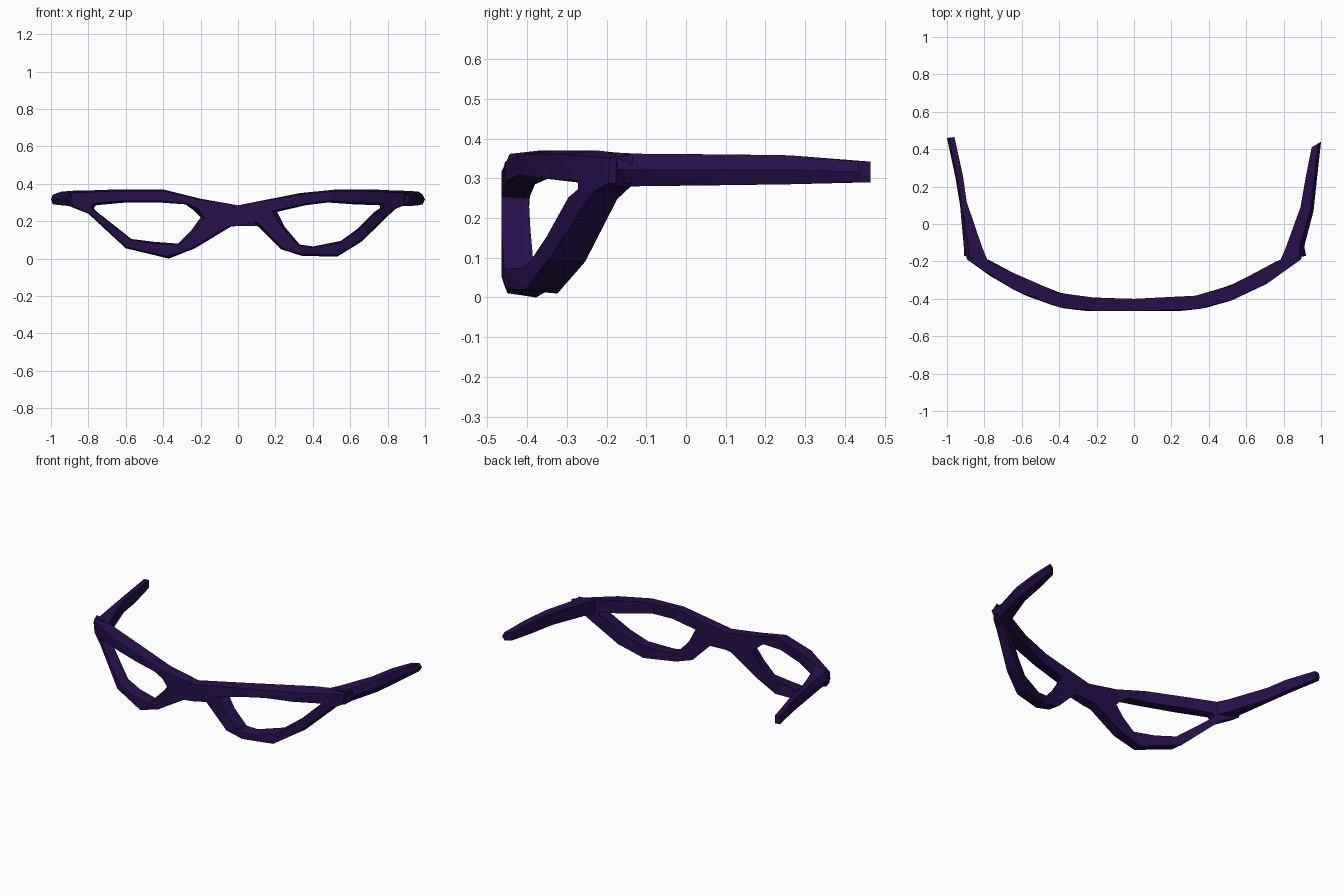
import bpy
import bmesh
from mathutils import Vector

default_cube = bpy.data.objects.get("Cube")
if default_cube:
    bpy.data.objects.remove(default_cube, do_unlink=True)

# Single dark purple plastic
COLOUR = (0.02, 0.005, 0.07, 1)
plastic = bpy.data.materials.new("dark purple plastic")
plastic.use_nodes = True
plastic.diffuse_color = COLOUR
plastic.node_tree.nodes["Principled BSDF"].inputs["Base Color"].default_value = COLOUR

# Plan curves of the wraparound front, as (x, y) in hundredths
FRONT_CURVE = [(0, -46.5), (26, -46.5), (38, -45), (52, -41), (71, -32), (92, -17)]
BACK_CURVE = [(0, -40), (22, -39.5), (36, -38), (50, -34), (63, -27), (78, -19), (92, -13)]

# Rim pairs from bridge top, round the lens: outer x, z, inner x, z
LEFT_RIM = [
    (0, 28.5, 21, 25), (33, 35, 36, 28.5), (53, 37, 48, 30), (72, 37, 62, 29),
    (91, 36, 76, 28.5), (90, 29, 76, 27), (84, 26.5, 73, 25), (66, 9, 64, 16),
    (53, 1, 55, 9.5), (34, 1.5, 40, 6.5), (23, 5, 33, 7.5), (8, 20, 25, 17),
    (0, 17.5, 22, 23)]
RIGHT_RIM = [
    (0, 28.5, 24, 26), (20, 32, 28, 29), (40, 37, 42, 30), (65, 37, 60, 30),
    (91, 36, 76, 28.5), (90, 28, 77, 27), (80, 24, 76, 25.5), (60, 5.5, 57, 10.5),
    (37, 0, 45, 9), (23, 5.5, 32, 8), (4, 17, 25, 15), (0, 17.5, 20, 22)]

# Temple sections: outer x, y, inner x, y, bottom z, top z
LEFT_TEMPLE = [
    (92, -17, 78, -20, 28, 36.5), (91, -12, 81, -13, 28, 36.2),
    (96, 7, 89, 9, 28.3, 36), (98, 26, 92, 26, 28.5, 35.8),
    (100, 44, 95, 41, 29, 34.2)]
RIGHT_TEMPLE = [
    (91, -17, 78, -20, 28, 36.5), (91, -12, 81, -13, 28, 36.2),
    (93, 10, 89.5, 12, 28.3, 36), (95.5, 25, 91.5, 26, 28.5, 35.8),
    (100, 46, 96, 46.5, 29, 34.2)]


def along(curve, x):
    """Height of a piecewise straight curve at x."""
    for (xa, ya), (xb, yb) in zip(curve, curve[1:]):
        if x <= xb:
            return ya + (yb - ya) * (x - xa) / (xb - xa)
    return curve[-1][1]


def add_vert(bm, side, x, y, z):
    return bm.verts.new(Vector((side * x, y, z)) / 100)


def add_rim(bm, rows, side):
    """Closed band round one lens, with a slightly narrower front face."""
    rings = []
    for ox, oz, ix, iz in rows:
        outer, inner = Vector((ox, oz)), Vector((ix, iz))
        taper = 0.12
        outer_front = outer.lerp(inner, taper) if ox else outer
        inner_front = inner.lerp(outer, taper)
        corners = [(outer, BACK_CURVE), (outer_front, FRONT_CURVE),
                   (inner_front, FRONT_CURVE), (inner, BACK_CURVE)]
        rings.append([add_vert(bm, side, p.x, along(c, p.x), p.y) for p, c in corners])
    count = len(rings)
    for i in range(count):
        a, b = rings[i], rings[(i + 1) % count]
        for k in range(4):
            if i == count - 1 and k == 0:
                continue  # the two halves join here at the bridge
            n = (k + 1) % 4
            bm.faces.new((a[k], a[n], b[n], b[k]))


def add_temple(bm, rows, side):
    """Side arm lofted through five-sided sections."""
    rings = []
    for ox, oy, ix, iy, low, high in rows:
        inset = 0.25
        tx, ty = ox + (ix - ox) * inset, oy + (iy - oy) * inset
        section = [(tx, ty, high), (ox, oy, (low + high) / 2), (tx, ty, low),
                   (ix, iy, low), (ix, iy, high)]
        rings.append([add_vert(bm, side, *p) for p in section])
    for a, b in zip(rings, rings[1:]):
        for k in range(5):
            n = (k + 1) % 5
            bm.faces.new((a[k], a[n], b[n], b[k]))
    bm.faces.new(rings[0])
    bm.faces.new(rings[-1])


def finish(bm, name):
    bmesh.ops.remove_doubles(bm, verts=bm.verts[:], dist=0.0005)
    bmesh.ops.triangulate(bm, faces=bm.faces[:])
    bmesh.ops.recalc_face_normals(bm, faces=bm.faces[:])
    mesh = bpy.data.meshes.new(name)
    bm.to_mesh(mesh)
    bm.free()
    mesh.materials.append(plastic)
    bpy.context.collection.objects.link(bpy.data.objects.new(name, mesh))


# Front frame with both lens openings
frame = bmesh.new()
add_rim(frame, LEFT_RIM, 1)
add_rim(frame, RIGHT_RIM, -1)
finish(frame, "front_frame")

# Side arms
for name, rows, side in (("left_temple", LEFT_TEMPLE, 1), ("right_temple", RIGHT_TEMPLE, -1)):
    arm = bmesh.new()
    add_temple(arm, rows, side)
    finish(arm, name)
